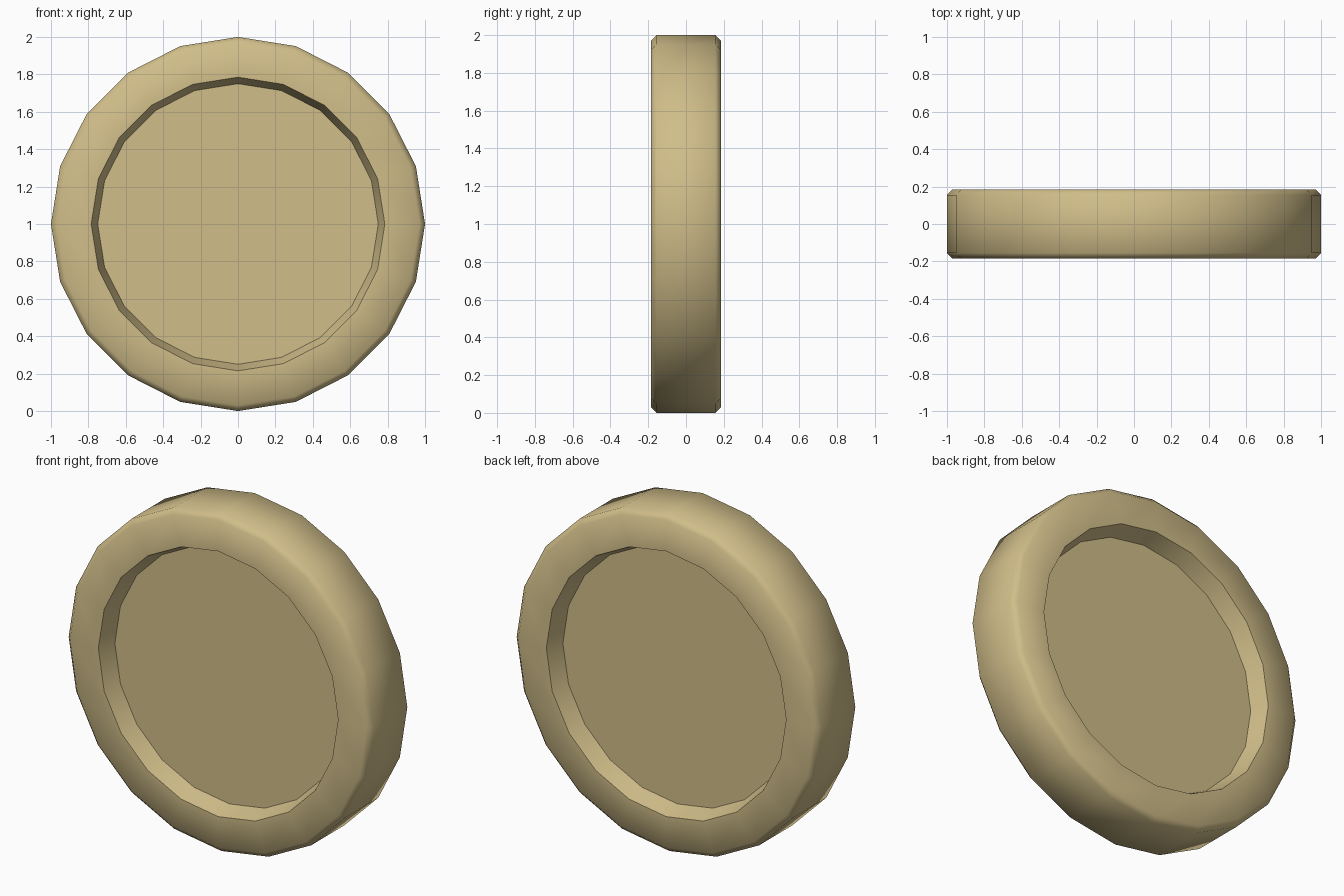
import bpy, bmesh
from math import sin, cos, tau, radians

if "Cube" in bpy.data.objects:
    bpy.data.objects.remove(bpy.data.objects["Cube"])

SIDES = 20
# Half profile (radius, y), front floor out to the rim, then mirrored for the back
half = [(0.75, -0.08), (0.785, -0.185), (0.97, -0.185), (1.0, -0.155)]
profile = half + [(r, -y) for r, y in reversed(half)]

# Wheel disc: rings around the y axis, bridged, with flat recessed floors
bm = bmesh.new()
rings = [[bm.verts.new((r * sin(tau * i / SIDES), y, 1 + r * cos(tau * i / SIDES)))
          for i in range(SIDES)] for r, y in profile]
for a, b in zip(rings, rings[1:]):
    for i in range(SIDES):
        j = (i + 1) % SIDES
        bm.faces.new((a[i], a[j], b[j], b[i]))
bm.faces.new(rings[0])
bm.faces.new(rings[-1])
bmesh.ops.recalc_face_normals(bm, faces=bm.faces)

mesh = bpy.data.meshes.new("recessed_disc")
bm.to_mesh(mesh)
bm.free()
disc = bpy.data.objects.new("recessed_disc", mesh)
bpy.context.collection.objects.link(disc)

# Tan colour
tan = bpy.data.materials.new("tan")
tan.diffuse_color = (0.63, 0.51, 0.25, 1)
tan.use_nodes = True
tan.node_tree.nodes["Principled BSDF"].inputs["Base Color"].default_value = tan.diffuse_color
mesh.materials.append(tan)

# Soft outer rim, crisp recess edges
bpy.context.view_layer.objects.active = disc
disc.select_set(True)
bpy.ops.object.shade_smooth_by_angle(angle=radians(50))
